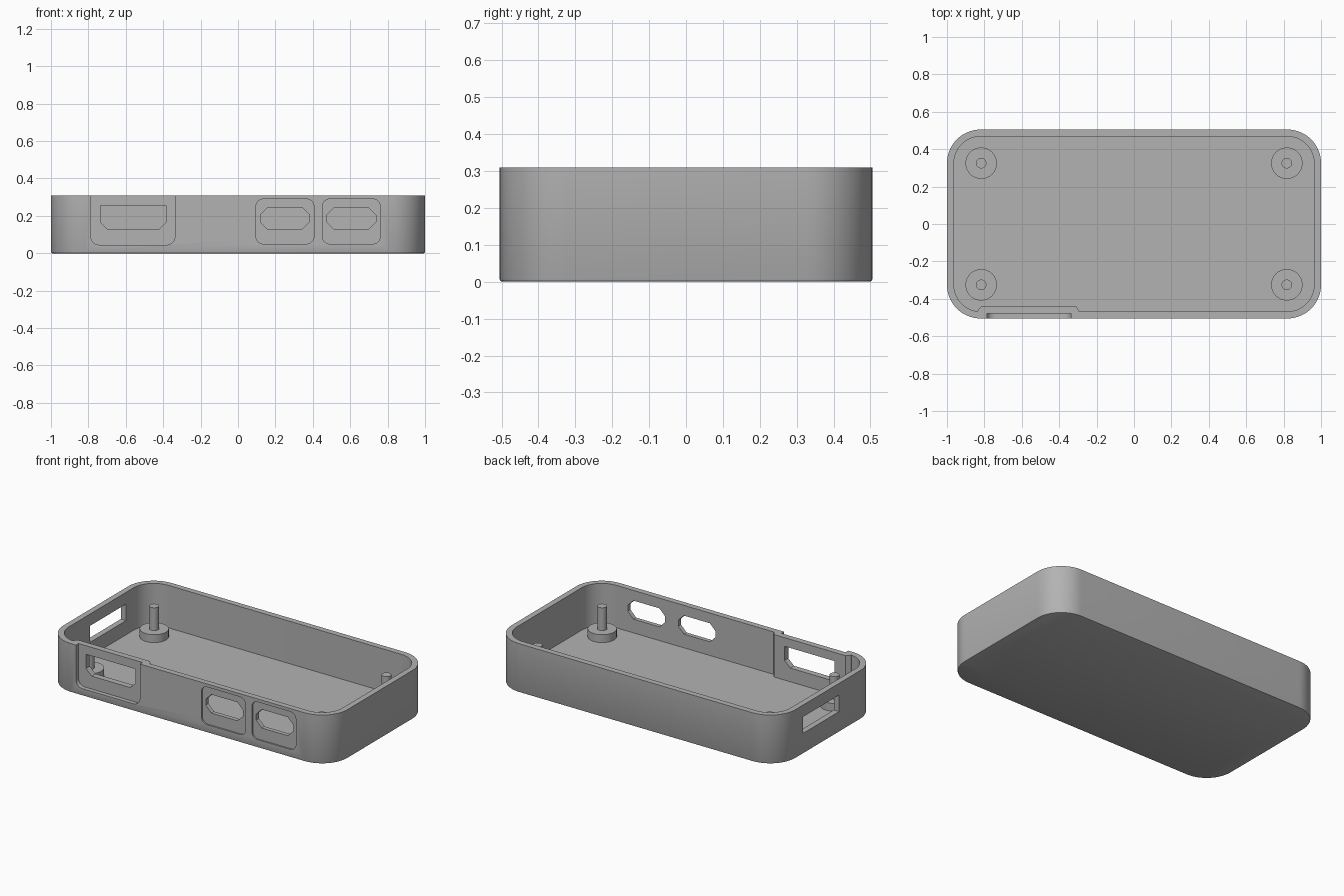
import bpy, bmesh, math

cube = bpy.data.objects.get("Cube")
if cube:
    bpy.data.objects.remove(cube, do_unlink=True)

grey = bpy.data.materials.new("plain grey")
grey.use_nodes = True
colour = (0.45, 0.45, 0.45, 1)
grey.diffuse_color = colour
grey.node_tree.nodes["Principled BSDF"].inputs["Base Color"].default_value = colour

HALF_X, HALF_Y, HEIGHT = 1.0, 0.505, 0.31
RADIUS, WALL, FLOOR, EDGE = 0.18, 0.037, 0.04, 0.007


def rounded_rect(x0, x1, y0, y1, radius, steps):
    """Outline with rounded corners; one step gives chamfers."""
    corners = [(x1, y1, -1, -1), (x0, y1, 1, -1), (x0, y0, 1, 1), (x1, y0, -1, 1)]
    points = []
    for i, (x, y, sx, sy) in enumerate(corners):
        for k in range(steps + 1):
            a = (i + k / steps) * math.pi / 2
            points.append((x + radius * (sx + math.cos(a)), y + radius * (sy + math.sin(a))))
    return points


def loft(name, sections, axis="z"):
    """Solid through matching outlines, each given with its place on the axis."""
    place = {"x": lambda u, v, w: (w, u, v),
             "y": lambda u, v, w: (u, w, v),
             "z": lambda u, v, w: (u, v, w)}[axis]
    bm = bmesh.new()
    loops = [[bm.verts.new(place(u, v, w)) for u, v in outline] for outline, w in sections]
    bm.faces.new(loops[0])
    bm.faces.new(loops[-1])
    for low, high in zip(loops, loops[1:]):
        for i in range(len(low)):
            bm.faces.new((low[i - 1], low[i], high[i], high[i - 1]))
    bmesh.ops.recalc_face_normals(bm, faces=bm.faces)
    mesh = bpy.data.meshes.new(name)
    bm.to_mesh(mesh)
    bm.free()
    mesh.materials.append(grey)
    obj = bpy.data.objects.new(name, mesh)
    bpy.context.collection.objects.link(obj)
    return obj


def prism(name, outline, start, end, axis="z"):
    return loft(name, [(outline, start), (outline, end)], axis)


def combine(target, tool, operation="DIFFERENCE"):
    """Apply a boolean and discard the tool."""
    mod = target.modifiers.new("cut", "BOOLEAN")
    mod.object, mod.operation, mod.solver = tool, operation, "EXACT"
    bpy.context.view_layer.update()
    graph = bpy.context.evaluated_depsgraph_get()
    result = bpy.data.meshes.new_from_object(target.evaluated_get(graph))
    target.modifiers.clear()
    target.data = result
    bpy.data.objects.remove(tool, do_unlink=True)


def smooth(obj):
    bpy.ops.object.select_all(action="DESELECT")
    obj.select_set(True)
    bpy.context.view_layer.objects.active = obj
    bpy.ops.object.shade_smooth_by_angle(angle=math.radians(30))


def body_outline(inset):
    x, y = HALF_X - inset, HALF_Y - inset
    return rounded_rect(-x, x, -y, y, RADIUS - inset, 14)


# Tray with a softened bottom edge
tray = loft("case_tray", [(body_outline(EDGE), 0), (body_outline(EDGE * 0.3), EDGE * 0.3),
                          (body_outline(0), EDGE), (body_outline(0), HEIGHT)])
combine(tray, prism("cavity", body_outline(WALL), FLOOR, 0.5))

# Thickened wall behind the large port
pad = [(-0.84, -0.485), (-0.295, -0.485), (-0.295, -0.46), (-0.31, -0.44),
       (-0.815, -0.44), (-0.835, -0.46)]
combine(tray, prism("pad", pad, FLOOR / 2, HEIGHT), "UNION")

# Large port: open-topped recess and an opening with chamfered lower corners
recess = rounded_rect(-0.787, -0.337, 0.045, 0.5, 0.045, 6)
combine(tray, prism("recess", recess, -0.6, -0.478, "y"))
opening = [(-0.735, 0.255), (-0.735, 0.165), (-0.695, 0.127),
           (-0.425, 0.127), (-0.385, 0.165), (-0.385, 0.255)]
combine(tray, prism("opening", opening, -0.6, -0.4, "y"))

# Two small ports: shallow rounded recess and chamfered opening
for x in (0.251, 0.606):
    recess = rounded_rect(x - 0.155, x + 0.155, 0.05, 0.29, 0.04, 6)
    combine(tray, prism("recess", recess, -0.6, -HALF_Y + 0.01, "y"))
    opening = rounded_rect(x - 0.131, x + 0.131, 0.127, 0.245, 0.04, 1)
    combine(tray, prism("opening", opening, -0.6, -0.4, "y"))

# Card slot in the end wall
slot = [(-0.11, 0.13), (0.25, 0.13), (0.25, 0.235), (-0.11, 0.235)]
combine(tray, prism("slot", slot, -1.1, -0.9, "x"))
smooth(tray)

# Corner stand-offs with locating pins
for end, sx in (("left", 1), ("right", -1)):
    for side, sy in (("front", -1), ("back", 1)):
        for part, radius, bottom, top in (("standoff", 0.084, FLOOR - 0.01, 0.09),
                                          ("pin", 0.028, 0.08, 0.235)):
            x, y = sx * 0.817, sy * 0.325
            circle = rounded_rect(x - radius, x + radius, y - radius, y + radius,
                                  radius * 0.999, 8)
            smooth(prism(f"{side}_{end}_{part}", circle, bottom, top))
